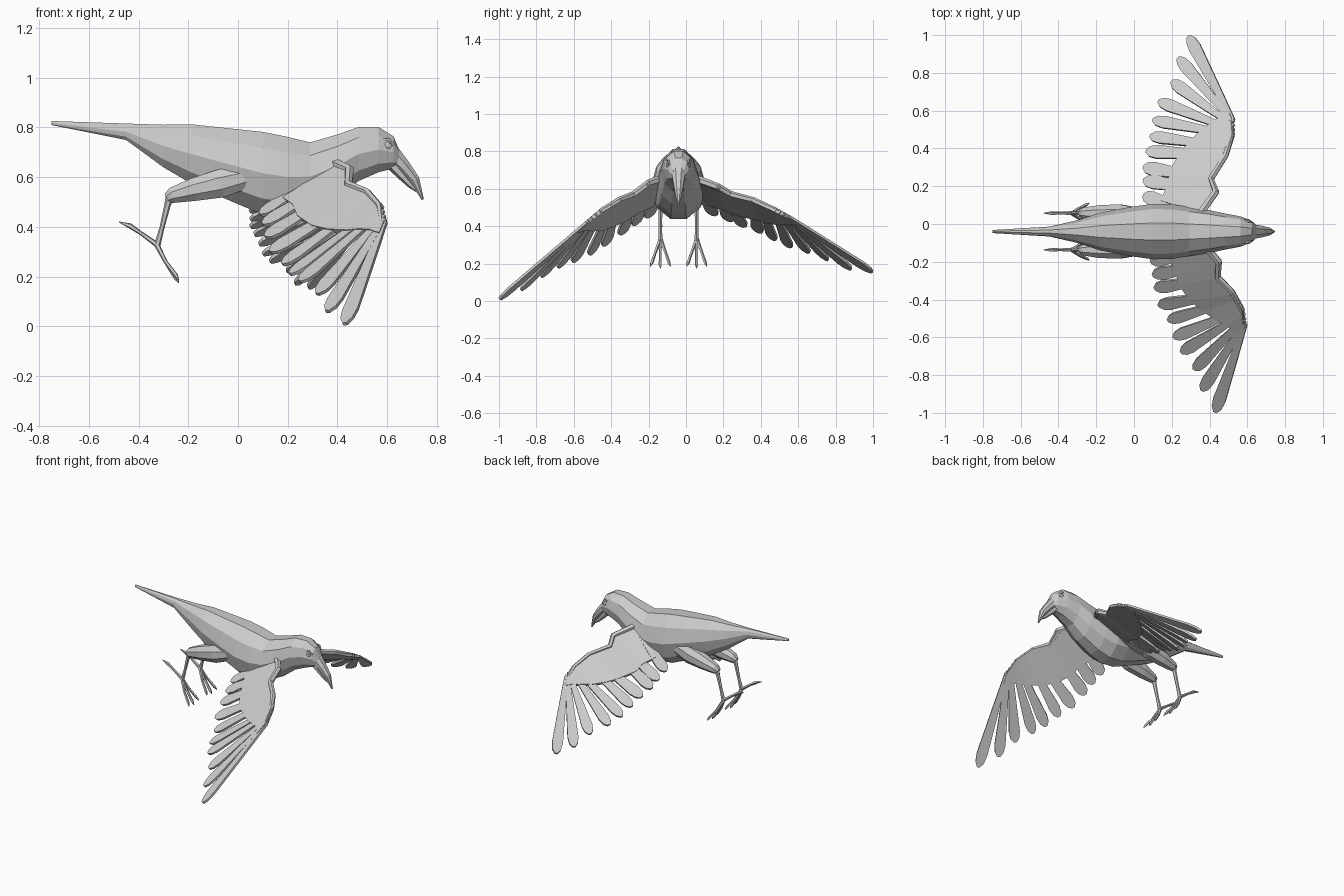
import bpy, bmesh, math
from mathutils import Vector as V

if "Cube" in bpy.data.objects:
    bpy.data.objects.remove(bpy.data.objects["Cube"])

CY = -0.04  # body centre line
grey = bpy.data.materials.new("plain grey")
grey.diffuse_color = (0.6, 0.6, 0.6, 1)
grey.use_nodes = True
grey.node_tree.nodes["Principled BSDF"].inputs["Base Color"].default_value = grey.diffuse_color


def make(name, bm, thick=0):
    bmesh.ops.recalc_face_normals(bm, faces=bm.faces)
    me = bpy.data.meshes.new(name)
    bm.to_mesh(me)
    bm.free()
    me.materials.append(grey)
    ob = bpy.data.objects.new(name, me)
    bpy.context.collection.objects.link(ob)
    if thick:
        m = ob.modifiers.new("thickness", "SOLIDIFY")
        m.thickness = thick
        m.offset = 0
    return ob


def loft(name, rings):
    bm = bmesh.new()
    vs = [[bm.verts.new(p) for p in r] for r in rings]
    n = len(vs[0])
    for a, b in zip(vs, vs[1:]):
        for i in range(n):
            bm.faces.new((a[i], a[(i + 1) % n], b[(i + 1) % n], b[i]))
    bm.faces.new(vs[0])
    bm.faces.new(vs[-1])
    return make(name, bm)


def tube(name, path, radii, n=6):
    """Loft elliptical rings (side radius, up radius) along a path."""
    path = [V(p) for p in path]
    rings = []
    for i, p in enumerate(path):
        d = path[min(i + 1, len(path) - 1)] - path[max(i - 1, 0)]
        q = d.to_track_quat('Z', 'Y')
        a, b = radii[i] if isinstance(radii[i], tuple) else (radii[i],) * 2
        rings.append([p + q @ V((a * math.cos(t), b * math.sin(t), 0))
                      for t in (math.tau * (k + .5) / n for k in range(n))])
    return loft(name, rings)


# Body, tail and head: x, top, bottom, half width
sections = [(-.75, .826, .81, .008), (-.45, .816, .75, .026), (-.30, .811, .64, .06),
            (-.18, .812, .57, .10), (-.02, .795, .50, .13), (.10, .782, .45, .147),
            (.20, .762, .44, .145), (.29, .74, .465, .13), (.40, .772, .52, .113),
            (.485, .802, .585, .095), (.565, .802, .62, .08), (.625, .765, .635, .055),
            (.648, .71, .645, .035)]
rings = []
for x, zt, zb, w in sections:
    mid, h = (zt + zb) / 2, (zt - zb) / 2 / math.sin(math.radians(72))
    rings.append([(x, CY + w * math.cos(k * math.tau / 10), mid + h * math.sin(k * math.tau / 10))
                  for k in range(10)])
loft("body", rings)

# Beak halves
tube("upper_beak", [(.62, CY, .69), (.665, CY, .645), (.71, CY, .59), (.743, CY, .51)],
     [(.042, .04), (.034, .03), (.023, .022), (.004, .005)], 8)
tube("lower_beak", [(.615, CY, .655), (.66, CY, .605), (.695, CY, .567), (.725, CY, .54)],
     [(.034, .024), (.025, .018), (.016, .012), (.004, .004)], 6)

for side, s in (("left", 1), ("right", -1)):
    # Eye and brow
    bm = bmesh.new()
    bmesh.ops.create_icosphere(bm, subdivisions=1, radius=.018)
    for v in bm.verts:
        v.co = V((v.co.x, v.co.y * .6, v.co.z)) + V((.603, CY + s * .056, .728))
    make(side + "_eye", bm)
    tube(side + "_brow", [(.585, CY + s * .06, .752), (.605, CY + s * .055, .75),
                          (.625, CY + s * .047, .728)], [.005, .008, .005], 4)
    # Leg
    y = CY + s * .097
    tube(side + "_thigh", [(.03, y, .60), (-.07, y, .575), (-.18, y, .55), (-.265, y, .527), (-.285, y, .515)],
         [(.03, .05), (.05, .062), (.047, .05), (.032, .034), (.02, .022)], 8)
    tube(side + "_shank", [(-.27, y, .53), (-.283, y, .49), (-.305, y, .40), (-.325, y, .325)],
         [.02, .013, .010, .013], 6)
    # Toes, three forward and one back
    for k in (-1, 0, 1):
        tube(f"{side}_front_toe_{k + 2}",
             [(-.33, y, .335), (-.29, y + k * .028, .258), (-.25, y + k * .046, .205 - .01 * (k == 0)),
              (-.238, y + k * .054, .185 - .01 * (k == 0))], [.011, .008, .009, .002], 5)
    tube(side + "_back_toe", [(-.32, y, .325), (-.39, y, .375), (-.435, y, .405), (-.478, y, .42)],
         [.012, .008, .011, .002], 5)


def wing(side, lead, tips):
    lead, tips = [V(p) for p in lead], [V(p) for p in tips]
    us = [5, 4.85, 4.6, 4.3, 4, 3.4, 3, 2, 1, 0]
    cover = [.12, .15, .2, .28, .38, .5, .58, .62, .66, .7]
    base = []
    for u in us:
        i = min(int(u), 4)
        base.append(lead[i].lerp(lead[i + 1], u - i))
    # Flight feathers
    for i, (b, t) in enumerate(zip(base, tips)):
        d = t - b
        gap = tips[max(i - 1, 0)] - tips[min(i + 1, 9)]
        w = (gap - d * gap.dot(d) / d.dot(d)).normalized() * (.036 if i < 6 else .04)
        bm = bmesh.new()
        rows = [(0, .3), (.4, .62), (.86, .95), (.95, .75), (1, .25)]
        vs = [[bm.verts.new(b + d * f + w * k * e) for e in (-1, 1)] for f, k in rows]
        for p, q in zip(vs, vs[1:]):
            bm.faces.new((p[0], p[1], q[1], q[0]))
        make(f"{side}_feather_{i + 1}", bm, .014)
    # Covering patch over the feather roots
    bm = bmesh.new()
    cols = [[bm.verts.new(b), bm.verts.new(b.lerp(t, c))] for b, t, c in zip(base, tips, cover)]
    for p, q in zip(cols, cols[1:]):
        bm.faces.new((p[0], p[1], q[1], q[0]))
    make(side + "_wing_cover", bm, .022)
    # Arm along the leading edge
    tube(side + "_wing_arm", [p + V((-.012, 0, 0)) for p in lead], [.022, .02, .018, .016, .014, .01], 6)


wing("right", [(.40, -.13, .655), (.46, -.20, .63), (.455, -.28, .57),
               (.53, -.36, .54), (.58, -.45, .485), (.59, -.53, .42)],
     [(.43, -.995, .01), (.36, -.88, .06), (.32, -.77, .13), (.25, -.68, .18), (.21, -.60, .21),
      (.18, -.51, .25), (.13, -.43, .30), (.11, -.34, .36), (.10, -.27, .41), (.09, -.20, .45)])
wing("left", [(.36, .05, .655), (.445, .17, .61), (.42, .24, .57),
              (.495, .36, .54), (.53, .47, .49), (.525, .55, .45)],
     [(.29, .995, .155), (.235, .88, .17), (.20, .755, .22), (.13, .65, .26), (.10, .55, .29),
      (.085, .465, .33), (.065, .385, .37), (.05, .30, .40), (.05, .23, .43), (.05, .15, .46)])
